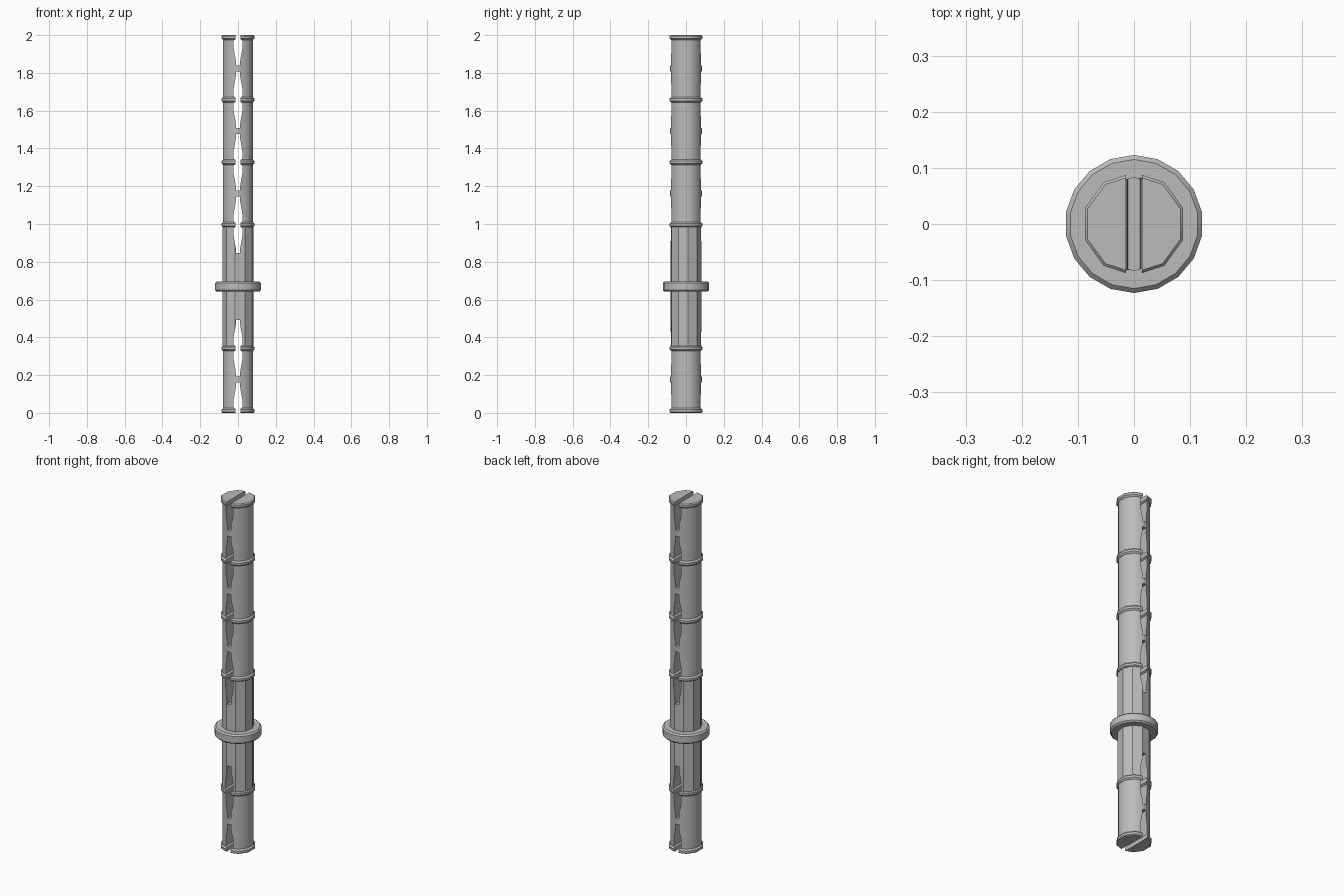
import bpy, bmesh, math

cube = bpy.data.objects.get("Cube")
if cube:
    bpy.data.objects.remove(cube)

grey = bpy.data.materials.new("plain_grey")
grey.use_nodes = True
grey.diffuse_color = (0.5, 0.5, 0.5, 1)
grey.node_tree.nodes["Principled BSDF"].inputs["Base Color"].default_value = (0.5, 0.5, 0.5, 1)

SHAFT, RIB, RIB_HALF = 0.084, 0.092, 0.011
SPACING = 0.331


def make_object(name, bm):
    bmesh.ops.recalc_face_normals(bm, faces=bm.faces)
    mesh = bpy.data.meshes.new(name)
    bm.to_mesh(mesh)
    bm.free()
    mesh.materials.append(grey)
    obj = bpy.data.objects.new(name, mesh)
    bpy.context.collection.objects.link(obj)
    return obj


def lathe(name, profile, sides, turn):
    """Closed solid from (radius, z) pairs, with its first corner at turn degrees."""
    bm = bmesh.new()
    rings = []
    for r, z in profile:
        angles = [math.radians(turn) + math.tau * i / sides for i in range(sides)]
        rings.append([bm.verts.new((r * math.cos(a), r * math.sin(a), z)) for a in angles])
    for low, high in zip(rings, rings[1:]):
        for i in range(sides):
            j = (i + 1) % sides
            bm.faces.new((low[i], low[j], high[j], high[i]))
    bm.faces.new(rings[0][::-1])
    bm.faces.new(rings[-1])
    return make_object(name, bm)


def ribbed(ribs):
    """Shaft profile carrying a chamfered rib at each height."""
    profile = []
    for z in ribs:
        profile += [(RIB - 0.005, z - RIB_HALF), (RIB, z - 0.006),
                    (RIB, z + 0.006), (RIB - 0.005, z + RIB_HALF)]
        if z != ribs[-1]:
            profile += [(SHAFT, z + RIB_HALF + 0.003),
                        (SHAFT, z + SPACING - RIB_HALF - 0.003)]
    return profile


# Slot outline: half widths by distance from the rib in the slot's middle
SLOT = [(0.15, 0.011), (0.12, 0.012), (0.06, 0.023), (0.018, 0.023), (0.012, 0.014)]


def slot_cutter(centres):
    bm = bmesh.new()
    side = [(w, -d) for d, w in SLOT] + [(w, d) for d, w in reversed(SLOT)]
    outline = side + [(-x, z) for x, z in reversed(side)]
    for c in centres:
        face = bm.faces.new([bm.verts.new((x, -0.2, c + z)) for x, z in outline])
        out = bmesh.ops.extrude_face_region(bm, geom=[face])["geom"]
        moved = [v for v in out if isinstance(v, bmesh.types.BMVert)]
        bmesh.ops.translate(bm, verts=moved, vec=(0, 0.4, 0))
    return make_object("slot_cutter", bm)


# Shaft sections
lower_ribs = [RIB_HALF, RIB_HALF + SPACING]
top_rib = 2 - RIB_HALF
upper_ribs = [top_rib - SPACING * i for i in (3, 2, 1, 0)]
mid_low, mid_high = lower_ribs[-1] + RIB_HALF, upper_ribs[0] - RIB_HALF
lower = lathe("lower_shaft", ribbed(lower_ribs), 10, 18)
upper = lathe("upper_shaft", ribbed(upper_ribs), 10, 18)
middle = lathe("middle_shaft", [(SHAFT, mid_low), (SHAFT, mid_high)], 10, 8)

# Slots cut through from front to back
cutter = slot_cutter(lower_ribs + upper_ribs)
cutter.hide_render = True
for part in (lower, upper, middle):
    cut = part.modifiers.new("slots", 'BOOLEAN')
    cut.operation = 'DIFFERENCE'
    cut.solver = 'EXACT'
    cut.object = cutter
    bpy.context.view_layer.objects.active = part
    bpy.ops.object.modifier_apply(modifier=cut.name)
bpy.data.objects.remove(cutter)

# Stop collar
collar = lathe("collar", [(0.115, 0.642), (0.123, 0.65), (0.123, 0.688), (0.115, 0.696)], 18, 10)

# Soft shading on the ribbed sections and collar, flat facets on the middle
bpy.ops.object.select_all(action='DESELECT')
for part in (lower, upper, collar):
    part.select_set(True)
bpy.context.view_layer.objects.active = upper
bpy.ops.object.shade_smooth_by_angle(angle=math.radians(38))
